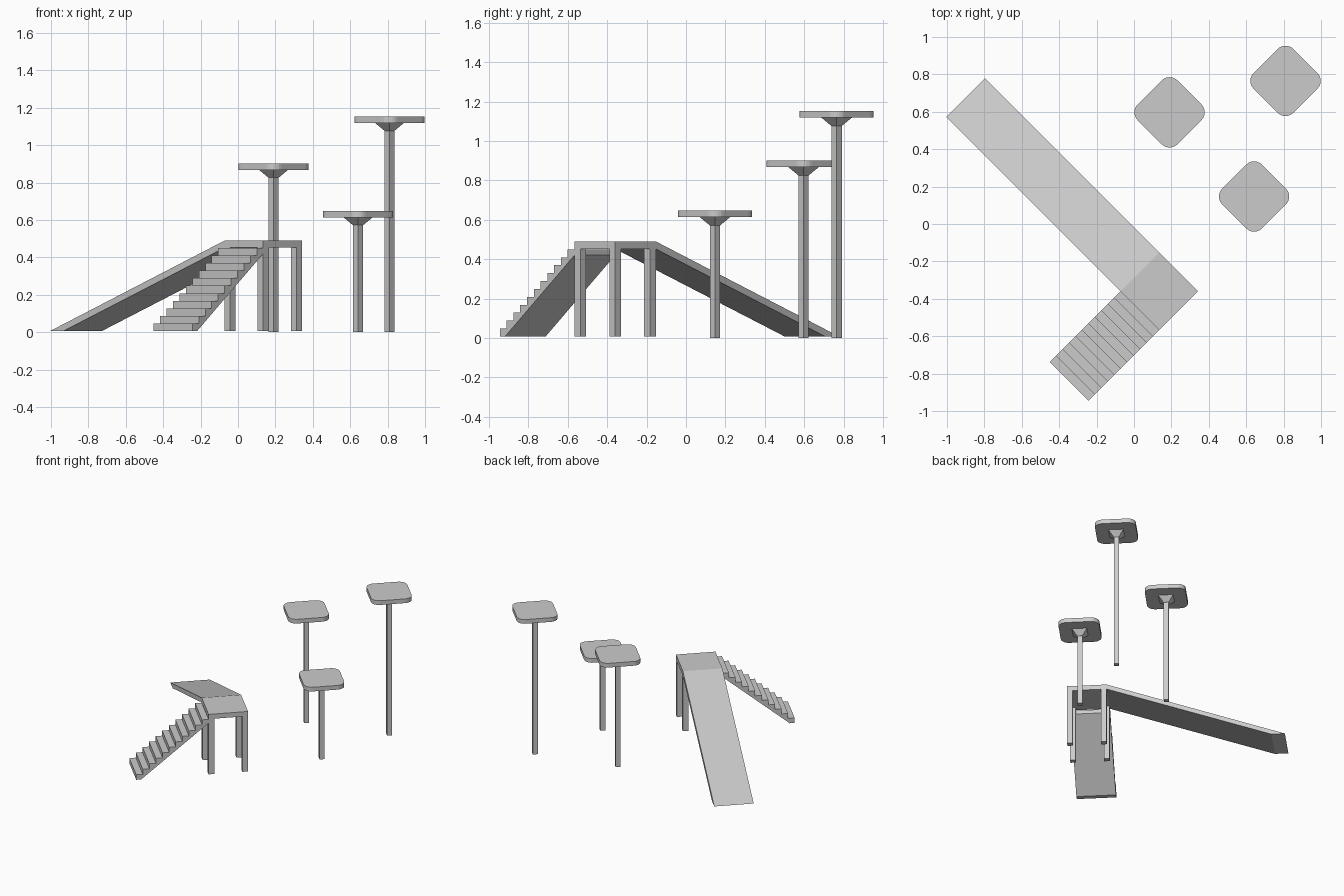
import bpy, bmesh
from math import sin, cos, pi, radians
from mathutils import Matrix, Vector

if "Cube" in bpy.data.objects:
    bpy.data.objects.remove(bpy.data.objects["Cube"], do_unlink=True)

grey = bpy.data.materials.new("light grey")
grey.use_nodes = True
grey.diffuse_color = (0.6, 0.6, 0.6, 1)
grey.node_tree.nodes["Principled BSDF"].inputs["Base Color"].default_value = grey.diffuse_color

TURN = Matrix.Rotation(radians(45), 4, "Z")  # everything stands diagonally


def place(x, y):
    return Matrix.Translation((x, y, 0)) @ TURN


def add(name, bm, matrix):
    bmesh.ops.recalc_face_normals(bm, faces=bm.faces)
    mesh = bpy.data.meshes.new(name)
    bm.to_mesh(mesh)
    bm.free()
    mesh.materials.append(grey)
    obj = bpy.data.objects.new(name, mesh)
    bpy.context.collection.objects.link(obj)
    obj.matrix_world = matrix
    return obj


def prism(name, outline, sweep, matrix):
    """Sweep a flat outline of 3D points along a vector."""
    bm = bmesh.new()
    low = [bm.verts.new(p) for p in outline]
    high = [bm.verts.new(Vector(p) + Vector(sweep)) for p in outline]
    bm.faces.new(low)
    bm.faces.new(high)
    n = len(low)
    for i in range(n):
        j = (i + 1) % n
        bm.faces.new((low[i], low[j], high[j], high[i]))
    return add(name, bm, matrix)


def square(h, cx=0, cy=0, z=0):
    return [(cx + a * h, cy + b * h, z) for a, b in ((-1, -1), (1, -1), (1, 1), (-1, 1))]


def rounded_square(h, r, z, steps=6):
    pts = []
    for q in range(4):
        mid = pi / 4 + q * pi / 2
        cx, cy = ((h - r) * (1 if f > 0 else -1) for f in (cos(mid), sin(mid)))
        for i in range(steps + 1):
            t = q * pi / 2 + i * pi / 2 / steps
            pts.append((cx + r * cos(t), cy + r * sin(t), z))
    return pts


# Raised deck on four legs
HALF, BASE, DECK, TOP = 0.146, 0.007, 0.452, 0.49
deck_frame = place(0.135, -0.36)
prism("deck", square(HALF, z=DECK), (0, 0, TOP - DECK), deck_frame)
leg = 0.021
for side_x, label_x in ((-1, "rear"), (1, "outer")):
    for side_y, label_y in ((-1, "near"), (1, "far")):
        c = HALF - leg
        prism(f"deck_leg_{label_x}_{label_y}", square(leg, side_x * c, side_y * c, BASE),
              (0, 0, DECK - BASE), deck_frame)

# Long ramp
ramp = [(HALF, TOP), (1.464, BASE), (1.364, BASE), (HALF, DECK)]
prism("ramp", [(-HALF, y, z) for y, z in ramp], (2 * HALF, 0, 0), deck_frame)

# Staircase with a sloping underside
STEPS, FOOT = 11, -0.682
tread = (-HALF - FOOT) / STEPS
rise = (TOP - BASE) / (STEPS + 1)
stairs = [(FOOT, BASE)]
for i in range(STEPS):
    z = BASE + (i + 1) * rise
    stairs += [(FOOT + i * tread, z), (FOOT + (i + 1) * tread, z)]
stairs += [(-HALF, 0.42), (FOOT + 0.037, BASE)]
prism("stairs", [(x, -HALF, z) for x, z in stairs], (0, 2 * HALF, 0), deck_frame)

# Three pads on posts, each with a flared bracket
THICK, FLARE, POST = 0.034, 0.042, 0.0185
for name, x, y, top in (("low", 0.642, 0.147, 0.648),
                        ("middle", 0.19, 0.597, 0.902),
                        ("high", 0.81, 0.765, 1.153)):
    frame = place(x, y)
    under = top - THICK
    prism(f"{name}_pad", rounded_square(0.1505, 0.06, under), (0, 0, THICK), frame)
    prism(f"{name}_post", square(POST), (0, 0, under), frame)
    bm = bmesh.new()
    bmesh.ops.create_cone(bm, cap_ends=True, segments=4, radius1=0.027, radius2=0.078, depth=FLARE,
                          matrix=Matrix.Translation((0, 0, under - FLARE / 2))
                          @ Matrix.Rotation(pi / 4, 4, "Z"))
    add(f"{name}_bracket", bm, frame)
